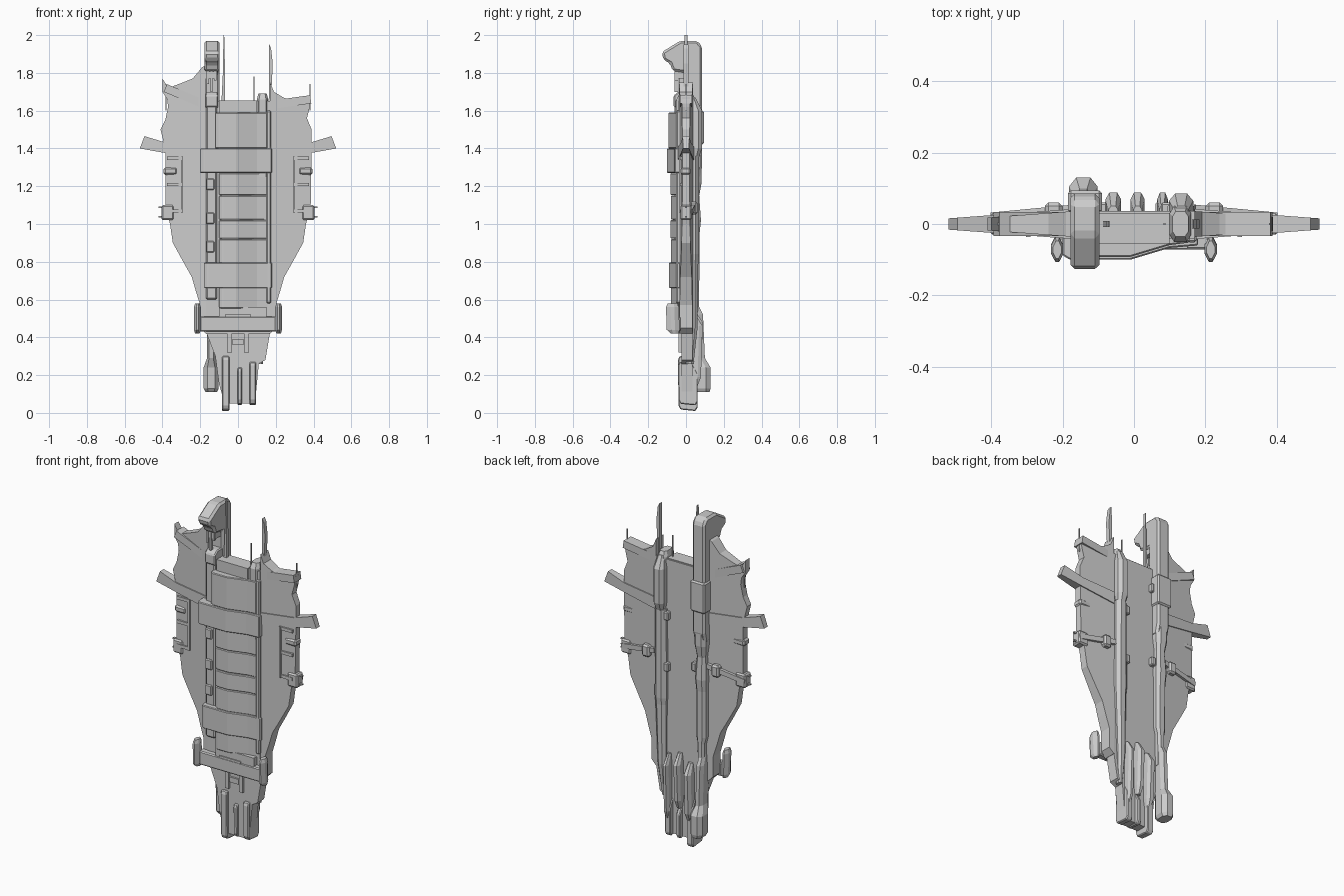
import bpy, bmesh
from mathutils import Vector

old = bpy.data.objects.get("Cube")
if old:
    bpy.data.objects.remove(old)

grey = bpy.data.materials.new("hull grey")
grey.use_nodes = True
grey.diffuse_color = (0.6, 0.6, 0.6, 1)
grey.node_tree.nodes["Principled BSDF"].inputs["Base Color"].default_value = grey.diffuse_color


def finish(name, bm, bevel=0):
    bmesh.ops.recalc_face_normals(bm, faces=bm.faces)
    mesh = bpy.data.meshes.new(name)
    bm.to_mesh(mesh)
    bm.free()
    mesh.materials.append(grey)
    part = bpy.data.objects.new(name, mesh)
    bpy.context.collection.objects.link(part)
    if bevel:
        mod = part.modifiers.new("chamfer", "BEVEL")
        mod.width, mod.segments, mod.limit_method = bevel, 1, "ANGLE"
    return part


def bridge(name, rings, bevel=0):
    """Skin a stack of equal closed rings and cap both ends."""
    bm = bmesh.new()
    loops = [[bm.verts.new(p) for p in ring] for ring in rings]
    for a, b in zip(loops, loops[1:]):
        for i in range(len(a)):
            j = (i + 1) % len(a)
            bm.faces.new((a[i], a[j], b[j], b[i]))
    bm.faces.new(loops[0])
    bm.faces.new(loops[-1])
    return finish(name, bm, bevel)


def box(name, x, y, z, bevel=0):
    return bridge(name, [[(x[i], y[j], h) for i, j in ((0, 0), (1, 0), (1, 1), (0, 1))]
                         for h in z], bevel)


def side_profile(name, points, x, bevel=0):
    return bridge(name, [[(h, *p) for p in points] for h in x], bevel)


def front_profile(name, points, y, bevel=0):
    return bridge(name, [[(p[0], h, p[1]) for p in points] for h in y], bevel)


def plan_profile(name, points, z, bevel=0):
    return bridge(name, [[(*p, h) for p in points] for h in z], bevel)


def wing_plate(name, points, extra=0):
    """Plate in the front plane that thins toward the wing tips."""
    def half(x):
        return 0.036 - 0.075 * (abs(x) - 0.17) + extra
    return bridge(name, [[(x, s * half(x), z) for x, z in points] for s in (-1, 1)])


def tube(name, stations, cut=0.3):
    """Octagonal body; each station is height, centre x, centre y, half width, half depth."""
    corners = [(-1, -cut), (-cut, -1), (cut, -1), (1, -cut),
               (1, cut), (cut, 1), (-cut, 1), (-1, cut)]
    return bridge(name, [[(x + w * a, y + d * b, z) for a, b in corners]
                         for z, x, y, w, d in stations])


def bar(name, start, end, w, d):
    """Straight rectangular strut between two points."""
    a, b = Vector(start), Vector(end)
    u = (b - a).normalized().cross(Vector((0, 1, 0))).normalized() * w
    v = Vector((0, d, 0))
    return bridge(name, [[p - u - v, p + u - v, p + u + v, p - u + v] for p in (a, b)])


# Main hull core and wings
box("hull_core", (-.17, .17), (-.04, .036), (.42, 1.65))
lower_edge = [(.385, 1.1), (.36, 1.0), (.345, .9), (.29, .8), (.245, .72),
              (.225, .65), (.2, .57), (.2, .45), (.17, .42)]
right_top = [(.17, 1.84), (.19, 1.83), (.24, 1.77), (.29, 1.75), (.37, 1.72), (.40, 1.77),
             (.40, 1.7), (.375, 1.66), (.37, 1.62), (.385, 1.55), (.41, 1.5), (.385, 1.4)]
left_top = [(.17, 1.75), (.19, 1.7), (.24, 1.67), (.3, 1.65), (.385, 1.67), (.38, 1.62),
            (.365, 1.56), (.39, 1.5), (.39, 1.4)]
wing_plate("right_wing", [(-x, z) for x, z in right_top + lower_edge])
wing_plate("left_wing", left_top + lower_edge)
front_profile("tail_core", [(-.17, .43), (.17, .43), (.145, .28), (.11, .26), (.09, .05),
                            (-.07, .05), (-.1, .15), (-.12, .3)], (-.025, .035))

for side, label in ((-1, "right"), (1, "left")):
    # Swept cross spars
    wing_plate(label + "_spar", [(side * x, z) for x, z in
               ((.17, 1.41), (.38, 1.43), (.495, 1.465), (.52, 1.4), (.38, 1.375), (.17, 1.34))], .006)
    # Wing brackets, side pods and rear struts
    box(label + "_bracket", sorted((side * .29, side * .302)), (-.036, .02), (1.06, 1.36))
    for z in (1.06, 1.2, 1.34):
        box(label + "_bracket_arm", sorted((side * .3, side * .375)), (-.033, .0), (z, z + .018))
    box(label + "_side_pod", sorted((side * .32, side * .395)), (-.03, .025), (1.26, 1.3), .01)
    box(label + "_clamp", sorted((side * .34, side * .405)), (-.03, .03), (1.02, 1.1), .008)
    for z in (1.035, 1.085):
        box(label + "_clamp_pin", sorted((side * .4, side * .42)), (-.006, .006), (z, z + .008))
    bar(label + "_rear_strut", (side * .17, .04, 1.1), (side * .4, .018, 1.06), .014, .014)
    box(label + "_rear_block", sorted((side * .2, side * .25)), (.02, .06), (1.05, 1.12), .01)
    # Forward outriggers
    bar(label + "_forward_spar", (side * .17, 0, 1.63), (side * .385, 0, 1.72 if side < 0 else 1.66),
        .022, .033)
    box(label + "_wing_antenna", sorted((side * .378, side * .383)), (-.003, .003), (1.6, 1.74))
    # Tail pods on the crossbar
    tube(label + "_tail_pod", [(.42, side * .215, -.06, .012, .02), (.44, side * .215, -.068, .018, .034),
                               (.56, side * .215, -.072, .018, .034), (.58, side * .215, -.072, .012, .025)])
box("tail_crossbar", (-.21, .21), (-.072, -.03), (.43, .51), .006)
box("crossbar_cap", (-.1, .15), (-.068, -.03), (.5, .56))
box("crossbar_slot", (-.07, .07), (-.076, -.07), (.508, .52))

# Front armour: overlapping sloped segments
def armour(name, left, right, front, z, bevel=.004):
    plan_profile(name, [(left, 0), (left, front + .012), (left + .02, front), (-.01, front),
                        (.1, front + .033), (right, front + .04), (right, 0)], z, bevel)


seams = [.55, .67, .79, .92, 1.02, 1.15, 1.27]
for i, (low, high) in enumerate(zip(seams, seams[1:])):
    armour("armour_segment", -.1, .165, -.079 - .003 * (i % 2), (low + .003, high))
armour("armour_front", -.12, .155, -.092, (1.4, 1.59))
armour("armour_band_upper", -.2, .18, -.1, (1.27, 1.4))
armour("armour_band_lower", -.18, .18, -.09, (.66, .795))
box("nose_lip", (-.1, .1), (-.055, .03), (1.59, 1.655))
box("right_rail", (-.17, -.11), (-.06, 0), (.6, 1.63), .008)
box("left_rail", (.15, .175), (-.052, 0), (.58, 1.6), .006)
for z in (.85, 1.0, 1.18):
    box("rail_block", (-.168, -.125), (-.068, 0), (z, z + .06), .005)

# Hooked command arm on the right
side_profile("command_arm", [(-.03, 1.97), (.06, 1.97), (.085, 1.94), (.085, 1.3), (.07, 1.24),
             (0, 1.24), (0, 1.8), (-.07, 1.81), (-.085, 1.85), (-.12, 1.87), (-.128, 1.91)],
             (-.178, -.097), .012)
side_profile("arm_collar", [(-.065, 1.62), (-.065, 1.68), (-.04, 1.7), (.02, 1.7), (.02, 1.6)],
             (-.172, -.105), .006)
for x, low in ((-.16, 1.74), (-.14, 1.7), (-.12, 1.76)):
    box("arm_barrel", (x - .006, x + .006), (-.06, -.04), (low, 1.84))
box("arm_barrel_mount", (-.17, -.11), (-.055, .01), (1.77, 1.83))
box("arm_side_plate", (-.185, -.09), (.03, .094), (1.42, 1.6), .008)
tube("arm_boom", [(.45, -.138, .045, .02, .025), (.64, -.138, .045, .022, .025),
                  (.68, -.138, .04, .032, .03), (.95, -.138, .04, .032, .032),
                  (1.02, -.138, .045, .036, .034), (1.15, -.138, .04, .028, .03),
                  (1.22, -.138, .045, .038, .038), (1.3, -.138, .045, .038, .038)], .5)
tube("right_engine", [(.11, -.142, .085, .03, .04), (.13, -.142, .08, .04, .05),
                      (.24, -.142, .08, .04, .05), (.29, -.142, .055, .022, .045),
                      (.52, -.142, .045, .022, .045), (.6, -.142, .02, .016, .03)], .5)

# Left column and long rear tube
tube("left_column", [(1.25, .13, 0, .03, .05), (1.66, .13, 0, .03, .05), (1.69, .13, 0, .022, .035)], .6)
tube("left_rear_pod", [(1.33, .132, .04, .02, .02), (1.4, .132, .045, .034, .04),
                       (1.6, .132, .045, .034, .04), (1.67, .132, .03, .02, .02)], .5)
tube("left_rear_tube", [(.26, .12, .02, .012, .02), (.45, .125, .035, .026, .026),
                        (.8, .13, .035, .034, .03), (.84, .13, .035, .038, .034),
                        (1.36, .13, .035, .036, .034)], .45)
for x, z in ((.09, 1.0), (.09, 1.3), (-.09, 1.05), (-.09, 1.5)):
    box("rear_fitting", (x - .015, x + .015), (.03, .06), (z, z + .05), .005)

# Tail fins and rear tail pods
fins = [(-.065, .02, .01, .3), (.078, .018, .04, .27), (.01, .012, .04, .24)]
for x, w, low, high in fins:
    side_profile("tail_fin", [(-.04, low + .03), (-.03, low + .008), (.05, low), (.062, low + .02),
                 (.062, high - .06), (.03, high), (-.035, high), (-.042, high - .02)],
                 (x - w, x + w), .005)
for x, w, low, high in ((-.058, .022, .16, .5), (.01, .02, .22, .54), (.08, .015, .14, .52)):
    tube("rear_tail_pod", [(low, x, .04, w * .6, .02), (low + .05, x, .045, w, .034),
                           (high - .06, x, .05, w, .038), (high, x, .03, w * .6, .02)], .5)
for x in (-.045, .045):
    box("tail_pipe", (x - .012, x + .012), (-.04, 0), (.32, .42))
box("tail_pipe_link", (-.03, .03), (-.036, 0), (.36, .39))

# Masts and antennas
front_profile("right_mast", [(-.09, 1.6), (-.068, 1.6), (-.068, 1.78), (-.073, 2.0),
                             (-.077, 2.0), (-.08, 1.8)], (-.008, .008))
front_profile("left_mast", [(.16, 1.3), (.185, 1.3), (.185, 1.68), (.178, 1.72), (.184, 1.85),
                            (.175, 1.93), (.165, 1.95)], (-.012, .012))
box("thin_antenna", (.083, .088), (-.003, .003), (1.6, 1.78))
